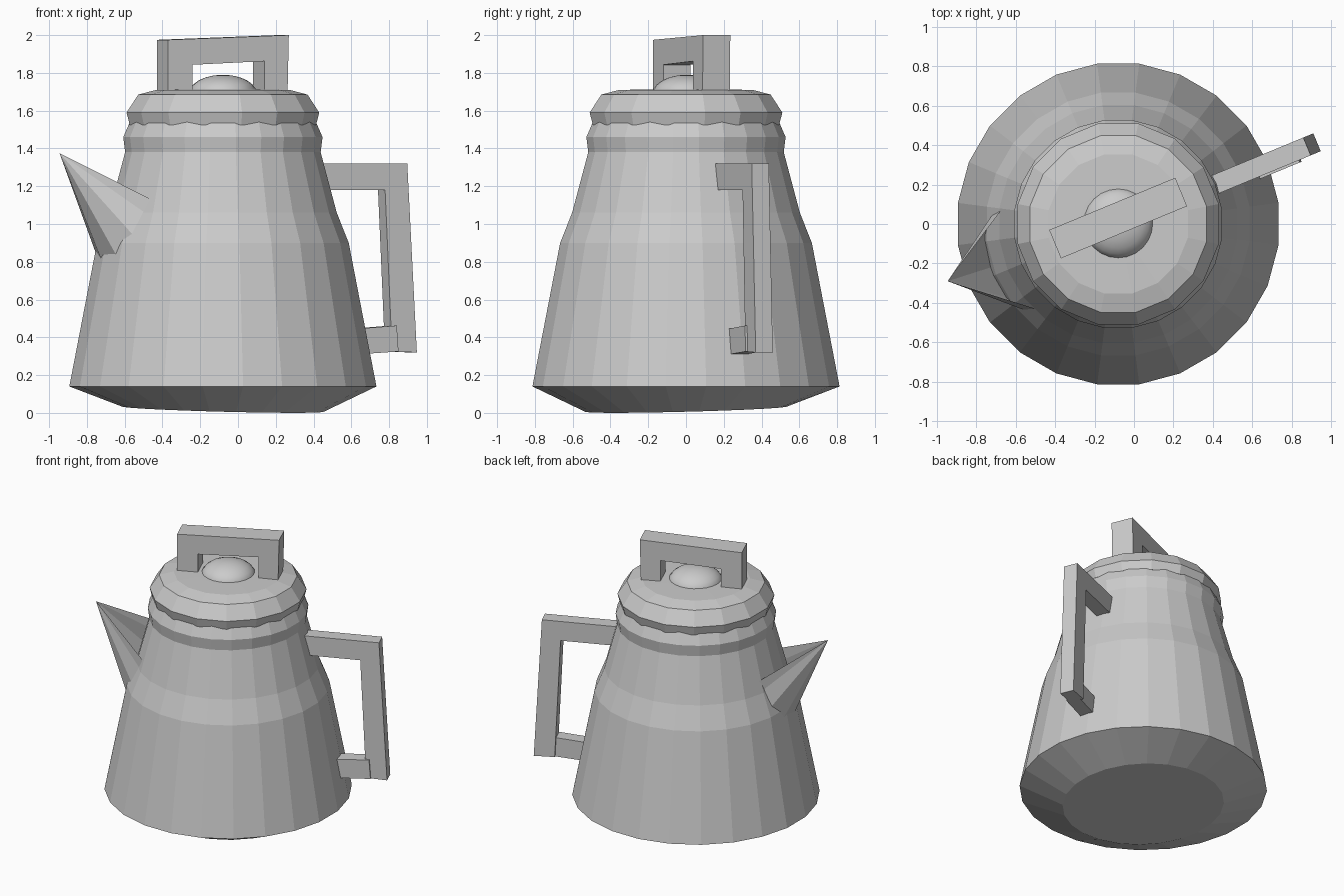
import bpy, bmesh, math
from mathutils import Vector, Matrix

if "Cube" in bpy.data.objects:
    bpy.data.objects.remove(bpy.data.objects["Cube"])

CX = -0.08                      # axis of the pot
ANG = math.radians(22.5)        # direction of both handles


def finish(bm, name):
    bmesh.ops.recalc_face_normals(bm, faces=bm.faces)
    me = bpy.data.meshes.new(name)
    bm.to_mesh(me)
    bm.free()
    ob = bpy.data.objects.new(name, me)
    bpy.context.collection.objects.link(ob)
    return ob


def lathe(name, profile, n, phase, tilt=0.0):
    """Closed turned shape from (radius, z) rings; tilt slopes the first ring."""
    bm = bmesh.new()
    rings = []
    for i, (r, z) in enumerate(profile):
        ring = []
        for k in range(n):
            a = phase + k * math.tau / n
            x, y = r * math.cos(a), r * math.sin(a)
            dz = tilt * (y - x) if i == 0 else 0
            ring.append(bm.verts.new((CX + x, y, z + dz)))
        rings.append(ring)
    for a, b in zip(rings, rings[1:]):
        for k in range(n):
            j = (k + 1) % n
            bm.faces.new((a[k], a[j], b[j], b[k]))
    bm.faces.new(rings[0][::-1])
    bm.faces.new(rings[-1])
    return finish(bm, name)


def slab(name, outline, n0, n1):
    """Outline in (radial, z), extruded sideways from n0 to n1."""
    d = Vector((math.cos(ANG), math.sin(ANG), 0))
    s = Vector((-d.y, d.x, 0))
    bm = bmesh.new()
    vs = [bm.verts.new(Vector((CX, 0, z)) + d * r + s * n0) for r, z in outline]
    f = bm.faces.new(vs)
    ext = bmesh.ops.extrude_face_region(bm, geom=[f])
    bmesh.ops.translate(bm, vec=s * (n1 - n0),
                        verts=[v for v in ext["geom"] if isinstance(v, bmesh.types.BMVert)])
    return finish(bm, name)


# pot body with slightly sloping underside
lathe("pot_body", [(0.535, 0.02), (0.82, 0.14), (0.672, 0.9), (0.608, 1.06),
                   (0.522, 1.38), (0.532, 1.46), (0.497, 1.54)],
      24, math.radians(7.5), 0.026)

# lid and its knob
lathe("lid", [(0.503, 1.525), (0.52, 1.59), (0.457, 1.685), (0.36, 1.71), (0.2, 1.712)],
      16, math.radians(11.25))
bm = bmesh.new()
bmesh.ops.create_uvsphere(bm, u_segments=24, v_segments=12, radius=1,
                          matrix=Matrix.Translation((CX, 0.003, 1.69))
                          @ Matrix.Diagonal((0.18, 0.18, 0.1, 1)))
knob = finish(bm, "lid_knob")
knob.data.shade_smooth()

# bail handle over the lid
slab("lid_handle", [(-0.335, 1.70), (-0.194, 1.70), (-0.194, 1.843), (0.217, 1.862),
                    (0.217, 1.70), (0.35, 1.70), (0.357, 2.0), (-0.335, 1.975)],
     -0.05, 0.106)

# side handle: upper arm and grip, then lower arm
slab("side_handle", [(0.48, 1.32), (0.48, 1.18), (0.908, 1.18), (0.948, 0.325),
                     (1.09, 0.32), (1.035, 1.32)], -0.052, 0.046)
slab("side_handle_lower_arm", [(0.74, 0.445), (0.75, 0.31), (0.98, 0.325), (0.97, 0.462)],
     -0.064, 0.03)

# open pouring spout: a pointed trough running into the body
# half section as (inward, sideways, height) from the tip, mirrored
apex = Vector((-0.945, -0.29, 1.375))
inward = Vector((0.952, 0.305, 0))
side = Vector((0.305, -0.952, 0))
half = [(0.40, 0.282, -0.235), (0.40, 0.282, -0.325), (0.335, 0.265, -0.445),
        (0.256, 0.168, -0.53)]
section = half + [(0.225, 0, -0.545)] + [(h, -s, z) for h, s, z in reversed(half)]
bm = bmesh.new()
tip = bm.verts.new(apex)
edge = [bm.verts.new(apex + 1.06 * (inward * h + side * s + Vector((0, 0, z))))
        for h, s, z in section]
for a, b in zip(edge, edge[1:]):
    bm.faces.new((tip, b, a))
finish(bm, "spout")
